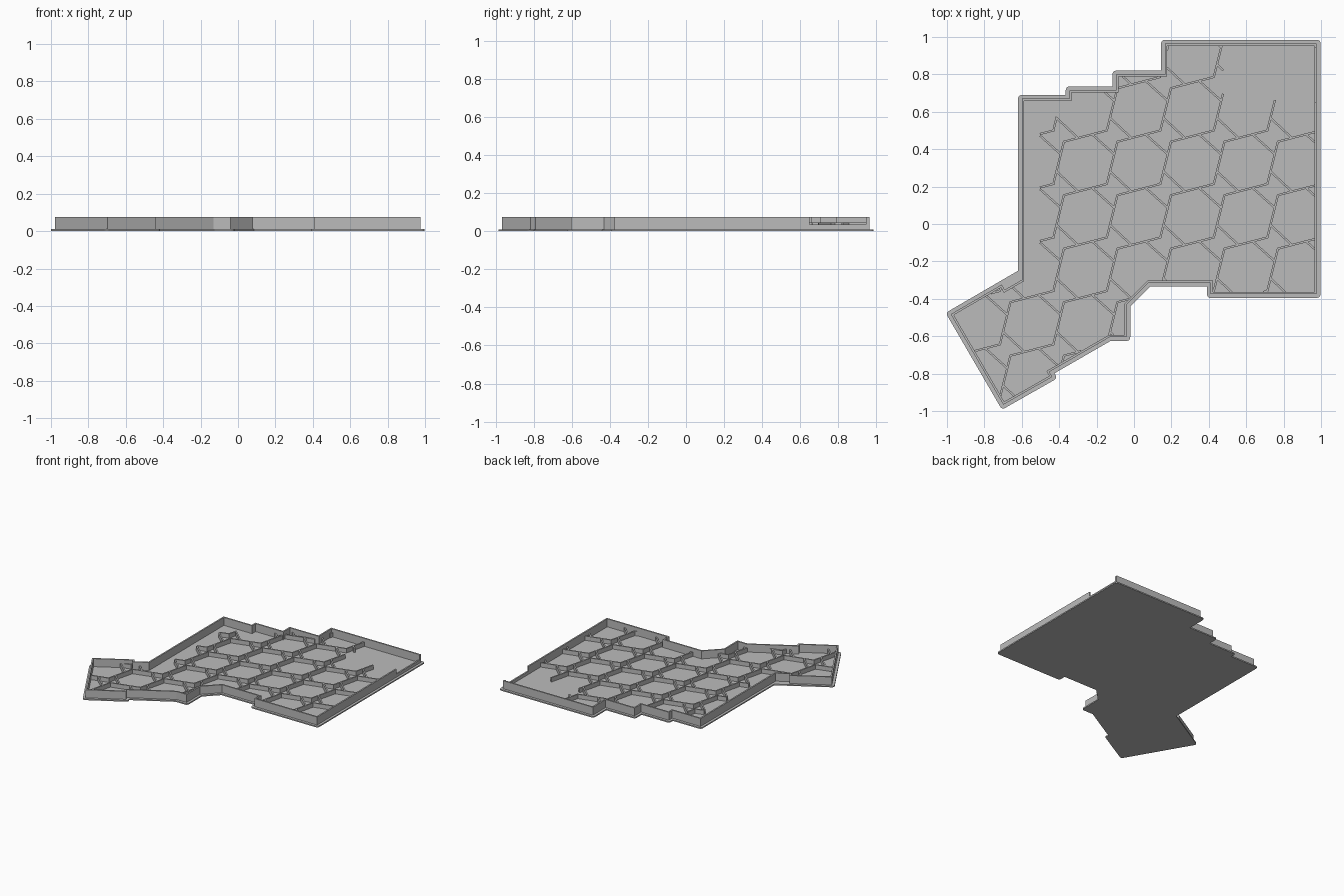
import bpy, bmesh
from mathutils import Vector
from mathutils.geometry import intersect_line_line_2d

if "Cube" in bpy.data.objects:
    bpy.data.objects.remove(bpy.data.objects["Cube"])

grey = bpy.data.materials.new("light grey")
grey.use_nodes = True
COLOUR = (0.5, 0.5, 0.5, 1)
grey.diffuse_color = COLOUR
grey.node_tree.nodes["Principled BSDF"].inputs["Base Color"].default_value = COLOUR

FLOOR, RIB_TOP, WALL_TOP, SLOT_TOP = 0.01, 0.045, 0.075, 0.035
FLANGE, WALL = 0.02, 0.012
PITCH = 0.286


def finish(bm, name):
    bmesh.ops.recalc_face_normals(bm, faces=bm.faces[:])
    mesh = bpy.data.meshes.new(name)
    bm.to_mesh(mesh)
    bm.free()
    mesh.materials.append(grey)
    obj = bpy.data.objects.new(name, mesh)
    bpy.context.collection.objects.link(obj)
    return obj


def prism(bm, points, z0, z1):
    low = [bm.verts.new((p[0], p[1], z0)) for p in points]
    high = [bm.verts.new((p[0], p[1], z1)) for p in points]
    bm.faces.new(low[::-1])
    bm.faces.new(high)
    for i in range(len(points)):
        j = (i + 1) % len(points)
        bm.faces.new((low[i], low[j], high[j], high[i]))


def turn(points, i):
    a, b, c = points[i - 1], points[i], points[(i + 1) % len(points)]
    return (b - a).normalized(), (c - b).normalized()


def inset(points, d):
    """Mitred inward offset of a clockwise loop."""
    out = []
    for i, p in enumerate(points):
        u, v = turn(points, i)
        n, m = Vector((u.y, -u.x)), Vector((v.y, -v.x))
        out.append(p + (n + m) * d / (1 + n.dot(m)))
    return out


def inside(p, loop):
    hit = False
    for a, b in zip(loop, loop[1:] + loop[:1]):
        if (a.y > p.y) != (b.y > p.y) and p.x < a.x + (p.y - a.y) / (b.y - a.y) * (b.x - a.x):
            hit = not hit
    return hit


# Clockwise outline, split where the wall changes
left_side = [(-1.007, -0.475), (-0.62, -0.25)]
rest = [(-0.62, 0.69), (-0.365, 0.69), (-0.365, 0.735), (-0.115, 0.735),
        (-0.115, 0.82), (0.145, 0.82), (0.145, 0.985), (0.997, 0.985),
        (0.997, -0.395), (0.39, -0.395), (0.39, -0.335), (0.085, -0.335),
        (-0.02, -0.44), (-0.02, -0.625), (-0.125, -0.625),
        (-0.425, -0.798), (-0.41, -0.825), (-0.706, -0.993)]
outline = [Vector(p) for p in left_side + rest]

# Base plate with rounded outer corners
rounded = []
for i, p in enumerate(outline):
    u, v = turn(outline, i)
    if u.cross(v) < -0.3:
        a, b = p - u * FLANGE, p + v * FLANGE
        for k in range(6):
            t = k / 5
            w = 2 * t * (1 - t) * 0.83
            rounded.append((a * (1 - t) ** 2 + p * w + b * t * t) / ((1 - t) ** 2 + w + t * t))
    else:
        rounded.append(p)
bm = bmesh.new()
prism(bm, rounded, 0, FLOOR)
finish(bm, "base_plate")

# Perimeter wall, stepped inward at the left and lowered at the port
outer = inset(outline, FLANGE)
along = (outer[1] - outer[0]).normalized()
step = Vector((along.y, -along.x)) * 0.032
bend = outer[0] + along * 0.315
corner = bend + step
reach = (outer[1].x - corner.x) / along.x
port_top = Vector((outer[9].x, 0.945))
port_low = Vector((outer[9].x, 0.65))
wall_out = [outer[0], bend, corner, corner + along * reach]
wall_out += outer[2:10] + [port_top, port_low] + outer[10:]
wall_in = inset(wall_out, WALL)
bm = bmesh.new()
for i, a in enumerate(wall_out):
    j = (i + 1) % len(wall_out)
    top = SLOT_TOP if a is port_top else WALL_TOP
    prism(bm, [a, wall_out[j], wall_in[j], wall_in[i]], FLOOR - 0.001, top)
bmesh.ops.remove_doubles(bm, verts=bm.verts[:], dist=0.0001)
finish(bm, "perimeter_wall")

# Area of the floor that carries ribs
rib_area = [Vector(p) for p in [
    (-1.1, -0.25), (-0.5, -0.25), (-0.5, 0.57), (-0.25, 0.57), (-0.25, 1.1),
    (0.475, 1.1), (0.475, 0.57), (0.7, 0.57), (0.7, 0.66), (0.78, 0.66),
    (0.78, 0.55), (1.1, 0.55), (1.1, -1.1), (-1.1, -1.1)]]


def rib(bm, a, b):
    """Ribs along a-b, cut wherever they leave the floor or rib area."""
    cuts = [0, 1]
    for loop in (wall_in, rib_area):
        for p, q in zip(loop, loop[1:] + loop[:1]):
            x = intersect_line_line_2d(a, b, p, q)
            if x:
                cuts.append((x - a).dot(b - a) / (b - a).length_squared)
    cuts.sort()
    d = (b - a).normalized()
    side = Vector((-d.y, d.x)) * 0.0055
    for s, t in zip(cuts, cuts[1:]):
        mid = a.lerp(b, (s + t) / 2)
        if t - s > 0.01 and inside(mid, wall_in) and inside(mid, rib_area):
            p, q = a.lerp(b, s) - d * 0.003, a.lerp(b, t) + d * 0.003
            prism(bm, [p - side, q - side, q + side, p + side], FLOOR - 0.001, RIB_TOP)


# Repeating rib cell: long staircase ribs and two diagonal struts
cell = [((0, 0), (0.23, 0.06)), ((0.23, 0.06), (PITCH, PITCH)),
        ((-0.037, 0.125), (0.075, 0.02)), ((0.15, 0.04), (0.267, -0.065))]
bm = bmesh.new()
for i in range(-3, 6):
    for j in range(-5, 3):
        origin = Vector((-0.375 + PITCH * i, 0.44 + PITCH * j))
        for a, b in cell:
            rib(bm, origin + Vector(a), origin + Vector(b))
finish(bm, "floor_ribs")
